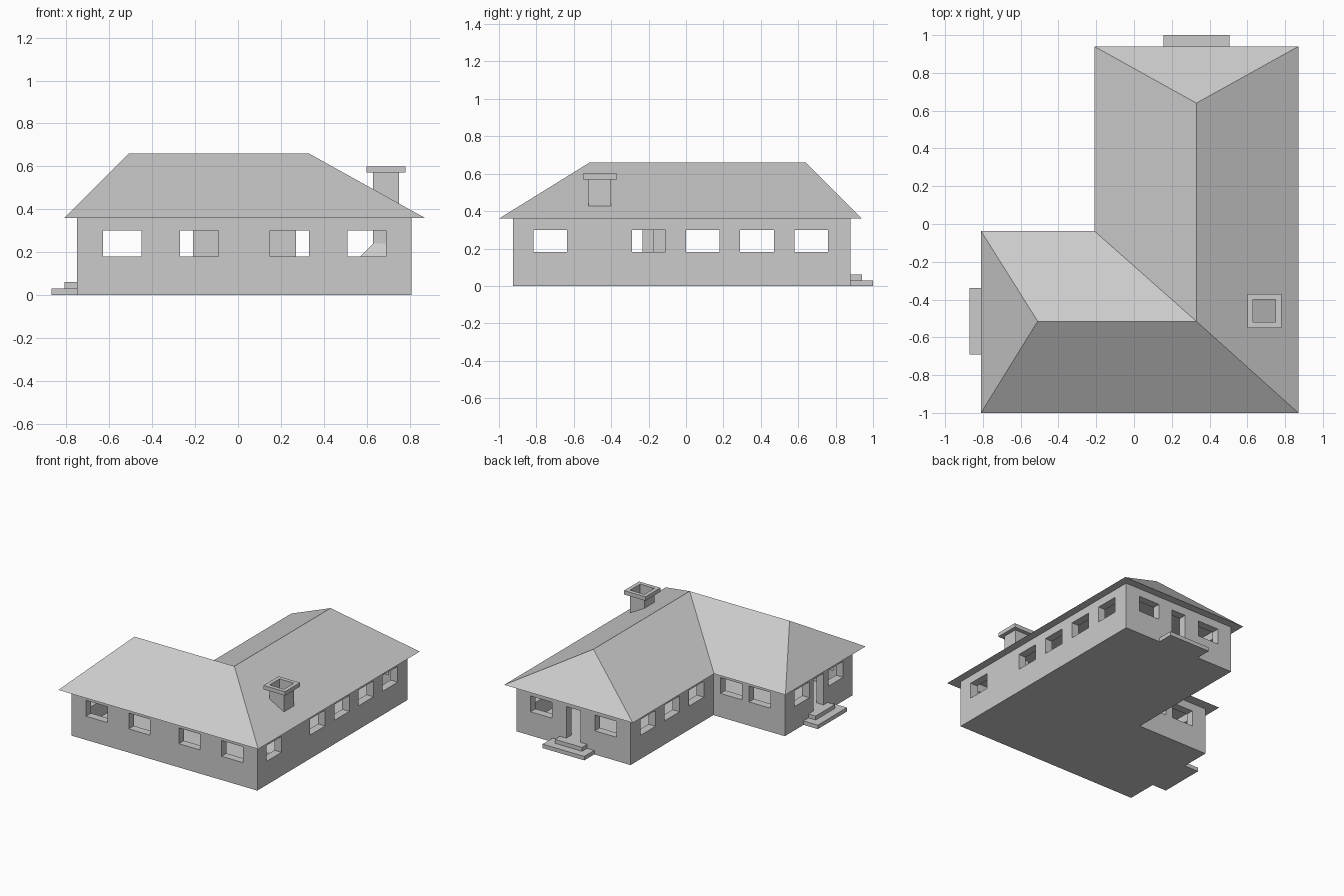
import bpy, bmesh

if "Cube" in bpy.data.objects:
    bpy.data.objects.remove(bpy.data.objects["Cube"])

grey = bpy.data.materials.new("plain_grey")
grey.diffuse_color = (0.6, 0.6, 0.6, 1)
grey.use_nodes = True
grey.node_tree.nodes["Principled BSDF"].inputs["Base Color"].default_value = grey.diffuse_color


def finish(name, bm):
    bmesh.ops.recalc_face_normals(bm, faces=bm.faces)
    me = bpy.data.meshes.new(name)
    bm.to_mesh(me)
    bm.free()
    me.materials.append(grey)
    ob = bpy.data.objects.new(name, me)
    bpy.context.collection.objects.link(ob)
    return ob


def add_box(bm, x0, x1, y0, y1, z0, z1):
    vs = bmesh.ops.create_cube(bm, size=1)["verts"]
    for v in vs:
        v.co.x = x1 if v.co.x > 0 else x0
        v.co.y = y1 if v.co.y > 0 else y0
        v.co.z = z1 if v.co.z > 0 else z0


def ell(x0, xm, x1, y0, ym, y1):
    return [(x0, y0), (x1, y0), (x1, y1), (xm, y1), (xm, ym), (x0, ym)]


def prism(name, pts, z0, z1):
    bm = bmesh.new()
    f = bm.faces.new([bm.verts.new((x, y, z0)) for x, y in pts])
    ext = bmesh.ops.extrude_face_region(bm, geom=[f], use_keep_orig=True)
    for v in ext["geom"]:
        if isinstance(v, bmesh.types.BMVert):
            v.co.z = z1
    return finish(name, bm)


def cut(target, cutter):
    cutter.hide_render = True
    m = target.modifiers.new("cut", "BOOLEAN")
    m.operation, m.solver, m.object = "DIFFERENCE", "EXACT", cutter
    bpy.context.view_layer.objects.active = target
    bpy.ops.object.modifier_apply(modifier=m.name)
    bpy.data.objects.remove(cutter)


X0, XM, X1 = -0.75, -0.15, 0.81
Y0, YM, Y1 = -0.925, -0.115, 0.88
T, TOP, RIDGE = 0.06, 0.36, 0.66
CX, CY = 0.33, -0.515          # ridge lines / door centres

# Hollow L-shaped walls with a raised floor
walls = prism("walls", ell(X0, XM, X1, Y0, YM, Y1), 0, TOP)
cut(walls, prism("cavity", ell(X0 + T, XM + T, X1 - T, Y0 + T, YM - T, Y1 - T), 0.06, 0.5))

# Window and door openings
bm = bmesh.new()
WZ, DZ, e = (0.18, 0.30), (0.06001, 0.30), 0.03


def open_x(y, a, b, z=WZ):      # opening in a wall running along x
    add_box(bm, a, b, y - e, y + T + e, *z)


def open_y(x, a, b, z=WZ):      # opening in a wall running along y
    add_box(bm, x - e, x + T + e, a, b, *z)


for a in (-0.63, -0.27, 0.15, 0.51):
    open_x(Y0, a, a + 0.18)
for a in (-0.63, -0.39):
    open_x(YM - T, a, a + 0.18)
for a in (-0.03, 0.51):
    open_x(Y1 - T, a, a + 0.18)
open_x(Y1 - T, CX - 0.06, CX + 0.06, DZ)
for a in (-0.815, -0.29, 0.0, 0.29, 0.58):
    open_y(X1 - T, a, a + 0.18)
for a in (0.0, 0.29, 0.58):
    open_y(XM, a, a + 0.18)
for a in (-0.815, -0.41):
    open_y(X0, a, a + 0.178)
open_y(X0, CY - 0.065, CY + 0.055, DZ)
cut(walls, finish("openings", bm))

# Hipped roof with flat soffit
bm = bmesh.new()
A, B, C, D, E, F = [bm.verts.new((x, y, TOP)) for x, y in
                    ell(-0.81, -0.21, 0.87, -1.0, -0.037, 0.94)]
R0, R1, R2 = [bm.verts.new((x, y, RIDGE)) for x, y in
              ((-0.51, CY), (CX, CY), (CX, 0.64))]
for f in ((A, B, R1, R0), (B, C, R2, R1), (C, D, R2), (D, E, R1, R2),
          (E, F, R0, R1), (F, A, R0), (F, E, D, C, B, A)):
    bm.faces.new(f)
finish("roof", bm)

# Entrance steps at the two wing ends
bm = bmesh.new()
for half, out, z0, z1 in ((0.175, 0.12, 0, 0.03), (0.115, 0.06, 0.03, 0.06)):
    add_box(bm, CX - half, CX + half, Y1, Y1 + out, z0, z1)
    add_box(bm, X0 - out, X0, CY - half, CY + half, z0, z1)
finish("entrance_steps", bm)


def square_loft(name, rings, closed=False):
    bm = bmesh.new()
    loops = [[bm.verts.new(p) for p in ((x0, y0, z), (x1, y0, z), (x1, y1, z), (x0, y1, z))]
             for x0, x1, y0, y1, z in rings]
    if closed:
        loops.append(loops[0])
    for a, b in zip(loops, loops[1:]):
        for i in range(4):
            j = (i + 1) % 4
            bm.faces.new((a[i], a[j], b[j], b[i]))
    return finish(name, bm)


# Fireplace hood and chimney flue
inner = (0.63, 0.75, -0.52, -0.40)
outer = (0.60, 0.78, -0.55, -0.37)
hearth = (0.51, 0.75, -0.58, -0.34)
square_loft("chimney", [hearth + (0.06,), hearth + (0.12,), inner + (0.24,), inner + (0.60,)])
# Open chimney cap
square_loft("chimney_cap", [inner + (0.57,), outer + (0.57,), outer + (0.60,), inner + (0.60,)], True)
